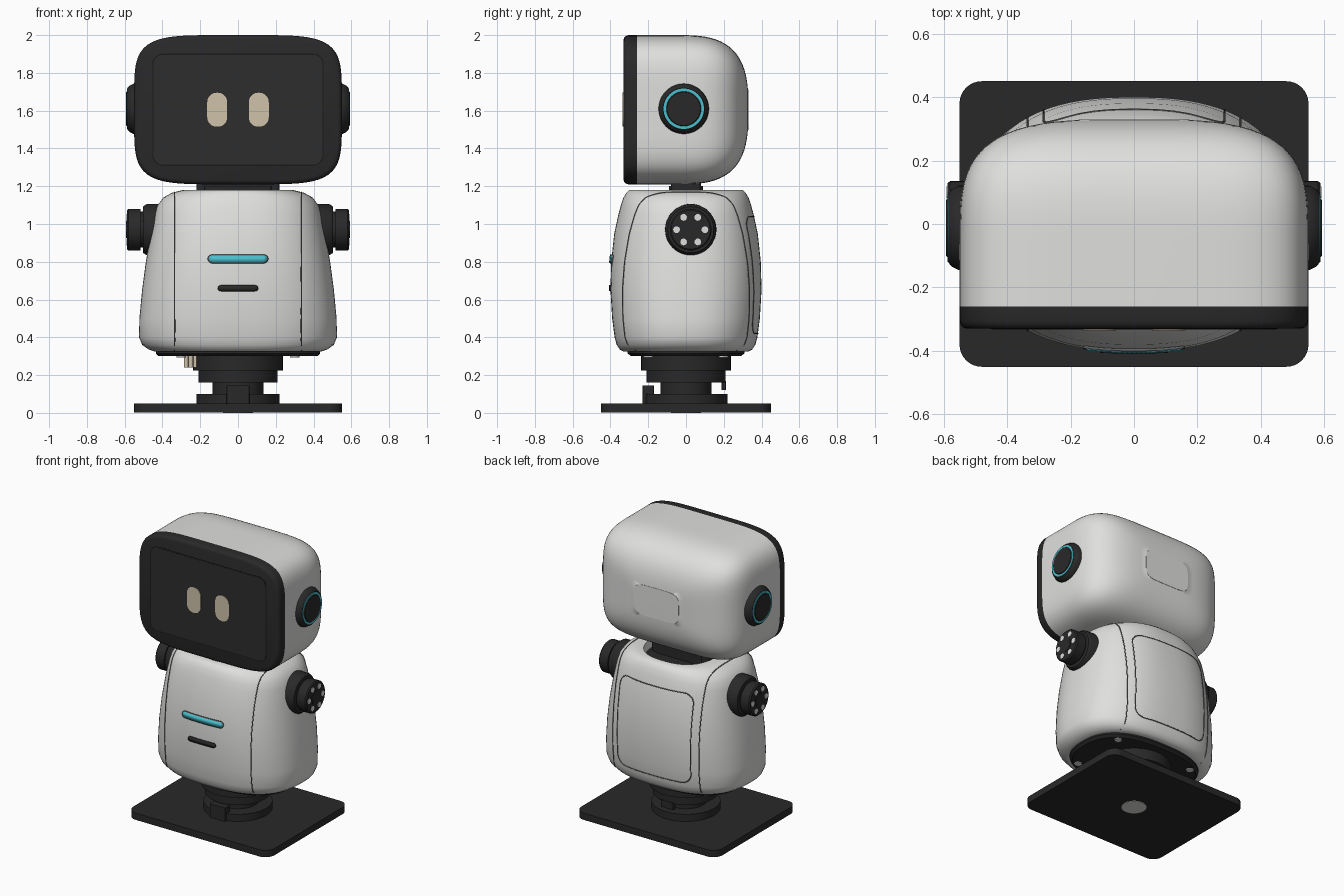
import bpy, bmesh
from math import sin, cos, pi, radians, sqrt

cube = bpy.data.objects.get("Cube")
if cube:
    bpy.data.objects.remove(cube, do_unlink=True)


def material(name, rgb, rough=0.5):
    m = bpy.data.materials.new(name)
    m.use_nodes = True
    m.diffuse_color = (*rgb, 1)
    node = m.node_tree.nodes["Principled BSDF"]
    node.inputs["Base Color"].default_value = (*rgb, 1)
    node.inputs["Roughness"].default_value = rough
    return m


WHITE = material("shell white", (0.74, 0.74, 0.73))
DARK = material("charcoal", (0.022, 0.022, 0.023))
SCREEN = material("screen black", (0.026, 0.026, 0.027))
LINE = material("seam grey", (0.12, 0.12, 0.12))
GAP = material("gap black", (0.01, 0.01, 0.01))
TEAL = material("teal", (0.07, 0.52, 0.62))
CREAM = material("cream", (0.62, 0.54, 0.40))

# Maps in-plane (u, v) and along-axis w to x, y, z
AXES = {"x": lambda u, v, w: (w, u, v),
        "y": lambda u, v, w: (u, w, v),
        "z": lambda u, v, w: (u, v, w)}


def finish(name, bm, mat, angle=35):
    bmesh.ops.recalc_face_normals(bm, faces=bm.faces)
    mesh = bpy.data.meshes.new(name)
    bm.to_mesh(mesh)
    bm.free()
    mesh.materials.append(mat)
    obj = bpy.data.objects.new(name, mesh)
    bpy.context.collection.objects.link(obj)
    bpy.ops.object.select_all(action="DESELECT")
    obj.select_set(True)
    bpy.context.view_layer.objects.active = obj
    bpy.ops.object.shade_smooth_by_angle(angle=radians(angle))
    return obj


def skin(name, rings, mat, axis, angle=35):
    """Bridge rings of (u, v, w) points and cap both ends."""
    bm = bmesh.new()
    loops = [[bm.verts.new(AXES[axis](*p)) for p in ring] for ring in rings]
    n = len(loops[0])
    for a, b in zip(loops, loops[1:]):
        for i in range(n):
            j = (i + 1) % n
            bm.faces.new((a[i], a[j], b[j], b[i]))
    bm.faces.new(loops[0])
    bm.faces.new(loops[-1])
    return finish(name, bm, mat, angle)


def oval(a, b, n, count, cu=0, cv=0):
    pts = []
    for k in range(count):
        c, s = cos(2 * pi * k / count), sin(2 * pi * k / count)
        r = (abs(c) ** n + abs(s) ** n) ** (-1 / n)
        pts.append((cu + a * r * c, cv + b * r * s))
    return pts


def loft(name, sections, mat, axis="z", n=2, count=96, centre=(0, 0), angle=35):
    """Sections are (w, half_u, half_v)."""
    rings = [[(u, v, w) for u, v in oval(a, b, n, count, *centre)] for w, a, b in sections]
    return skin(name, rings, mat, axis, angle)


def turned(name, profile, mat, axis="z", centre=(0, 0), side=1, count=48):
    return loft(name, [(w * side, r, r) for w, r in profile], mat, axis, 2, count, centre)


def rounded_rect(hu, hv, r, cu=0, cv=0, steps=8):
    pts = []
    for q, (su, sv) in enumerate(((1, 1), (-1, 1), (-1, -1), (1, -1))):
        for k in range(steps + 1):
            t = (q + k / steps) * pi / 2
            pts.append((cu + su * (hu - r) + r * cos(t), cv + sv * (hv - r) + r * sin(t)))
    return pts


def slab(name, outline, w0, w1, mat, axis="z"):
    return skin(name, [[(u, v, w) for u, v in outline] for w in (w0, w1)], mat, axis)


# Base plate and turntable
slab("base_plate", rounded_rect(0.55, 0.45, 0.07), 0.002, 0.05, DARK)
turned("base_socket", [(0, 0.08), (0.01, 0.08)], WHITE)
turned("turntable", [(0.05, 0.22), (0.10, 0.22), (0.10, 0.135), (0.16, 0.135), (0.16, 0.21),
                     (0.225, 0.21), (0.225, 0.237), (0.31, 0.237)], DARK, count=64)
slab("front_stop", rounded_rect(0.06, 0.03, 0.004, 0, -0.2), 0.05, 0.145, DARK)
slab("rear_stop", rounded_rect(0.05, 0.012, 0.004, 0, 0.2), 0.12, 0.17, DARK)
loft("underbody_plate", [(0.30, 0.42, 0.29), (0.315, 0.435, 0.31), (0.34, 0.435, 0.31)], DARK, n=2.5)
for sx in (-1, 1):
    for sy in (-1, 1):
        turned("underbody_bolt", [(0.294, 0.025), (0.31, 0.025)], WHITE, centre=(sx * 0.3, sy * 0.2), count=20)
for k in range(3):
    turned("connector_pin", [(0.24, 0.012), (0.31, 0.012)], CREAM, centre=(-0.275 + 0.025 * k, -0.08), count=12)

# Body shell: height, half width, half depth
BODY = [(0.325, 0.44, 0.33), (0.335, 0.472, 0.35), (0.36, 0.507, 0.367), (0.40, 0.524, 0.378),
        (0.50, 0.522, 0.391), (0.65, 0.508, 0.40), (0.80, 0.488, 0.396), (0.95, 0.462, 0.38),
        (1.05, 0.442, 0.358), (1.10, 0.426, 0.345), (1.14, 0.395, 0.331), (1.165, 0.35, 0.316),
        (1.18, 0.29, 0.30)]
ROUND = 2.5
loft("body_shell", BODY + [(1.18, 0.25, 0.26), (1.12, 0.24, 0.25)], WHITE, n=ROUND, angle=50)
loft("neck_opening", [(1.115, 0.24, 0.25), (1.125, 0.24, 0.25)], DARK, n=ROUND)


def body_y(x, z):
    """Half depth of the body shell at x and z."""
    for (z0, a0, b0), (z1, a1, b1) in zip(BODY, BODY[1:]):
        if z <= z1:
            t = (z - z0) / (z1 - z0)
            a, b = a0 + t * (a1 - a0), b0 + t * (b1 - b0)
            return b * max(0, 1 - (abs(x) / a) ** ROUND) ** (1 / ROUND)
    return 0


def seam(name, pts, closed=False):
    curve = bpy.data.curves.new(name, "CURVE")
    curve.dimensions = "3D"
    curve.bevel_depth = 0.0035
    curve.bevel_resolution = 1
    spline = curve.splines.new("POLY")
    spline.points.add(len(pts) - 1)
    for p, co in zip(spline.points, pts):
        p.co = (*co, 1)
    spline.use_cyclic_u = closed
    curve.materials.append(LINE)
    bpy.context.collection.objects.link(bpy.data.objects.new(name, curve))


# Side panel seams and back hatch seam
heights = [0.33 + 0.8385 * sin(pi / 2 * k / 40) for k in range(41)]
for sx in (-1, 1):
    front = [(sx * 0.335, -body_y(0.335, z), z) for z in heights]
    back = [(x, -y, z) for x, y, z in reversed(front)]
    seam("side_panel_seam", front + back)
corners = rounded_rect(0.285, 0.31, 0.07, 0, 0.73)
hatch = []
for (x0, z0), (x1, z1) in zip(corners, corners[1:] + corners[:1]):
    for k in range(10):
        x, z = x0 + (x1 - x0) * k / 10, z0 + (z1 - z0) * k / 10
        hatch.append((x, body_y(x, z), z))
seam("back_hatch_seam", hatch, True)


def chest_strip(name, w, h, z, mat):
    """Round-ended strip that follows the chest."""
    bm = bmesh.new()
    cols = []
    for k in range(-16, 17):
        x = w * sin(pi / 2 * k / 16)
        e = max(0, abs(x) - (w - h))
        half = max(sqrt(max(0, h * h - e * e)), 0.001)
        cols.append([bm.verts.new((x, -body_y(x, zz) - 0.005, zz)) for zz in (z - half, z + half)])
    for a, b in zip(cols, cols[1:]):
        bm.faces.new((a[0], b[0], b[1], a[1]))
    obj = finish(name, bm, mat)
    thick = obj.modifiers.new("thickness", "SOLIDIFY")
    thick.thickness = 0.008
    thick.offset = 0


chest_strip("chest_light_rim", 0.16, 0.023, 0.815, LINE)
chest_strip("chest_light", 0.154, 0.018, 0.815, TEAL)
bpy.data.objects["chest_light"].location.y = -0.002
chest_strip("chest_slot", 0.107, 0.016, 0.66, DARK)

# Neck
slab("neck", rounded_rect(0.22, 0.08, 0.02), 1.12, 1.25, DARK)
slab("neck_collar", rounded_rect(0.18, 0.09, 0.02), 1.12, 1.20, DARK)

# Head: shell rounded at the back, dark face frame in front
HW, HH, HZ, HN = 0.55, 0.395, 1.605, 5


def back_profile(t, n):
    return max(0.02, 1 - t ** n) ** (1 / n) if t < 0.9999 else 0.03


shell = [(-0.26, HW, HH)]
for k in range(25):
    c, s = cos(pi / 2 * k / 24), sin(pi / 2 * k / 24)
    t = s / (c ** 3 + s ** 3) ** (1 / 3)
    shell.append((-0.05 + 0.38 * t, HW * back_profile(t, 3.4), HH * back_profile(t, 3)))
loft("head_shell", shell, WHITE, "y", HN, 128, (0, HZ), 60)
frame = [(-0.26, 0), (-0.305, 0), (-0.318, 0.004), (-0.326, 0.011), (-0.33, 0.022)]
loft("face_frame", [(y, HW - d, HH - d) for y, d in frame], DARK, "y", HN, 128, (0, HZ), 40)
slab("screen_gap", rounded_rect(0.453, 0.297, 0.055, 0, HZ), -0.331, -0.325, GAP, "y")
slab("screen", rounded_rect(0.447, 0.291, 0.05, 0, HZ), -0.332, -0.325, SCREEN, "y")

# Paired parts
for s in (-1, 1):
    slab("eye", rounded_rect(0.053, 0.09, 0.05, s * 0.11, HZ), -0.335, -0.328, CREAM, "y")

    ear = (-0.012, 1.61)
    turned("ear_pod", [(0.50, 0.133), (0.553, 0.133), (0.575, 0.122), (0.585, 0.11)], DARK, "x", ear, s)
    turned("ear_light", [(0.58, 0.107), (0.588, 0.107)], TEAL, "x", ear, s)
    turned("ear_cap", [(0.58, 0.093), (0.587, 0.093), (0.592, 0.088)], DARK, "x", ear, s)

    hub = (0.025, 0.97)
    turned("shoulder_joint", [(0.36, 0.137), (0.485, 0.135), (0.503, 0.122), (0.503, 0.095),
                              (0.516, 0.095), (0.516, 0.11), (0.58, 0.11), (0.588, 0.103)],
           DARK, "x", hub, s)
    turned("shoulder_cap", [(0.58, 0.045), (0.592, 0.045)], DARK, "x", hub, s, 32)
    for k in range(6):
        spot = (hub[0] + 0.075 * cos(k * pi / 3), hub[1] + 0.075 * sin(k * pi / 3))
        turned("shoulder_bolt", [(0.58, 0.018), (0.591, 0.018)], WHITE, "x", spot, s, 16)
